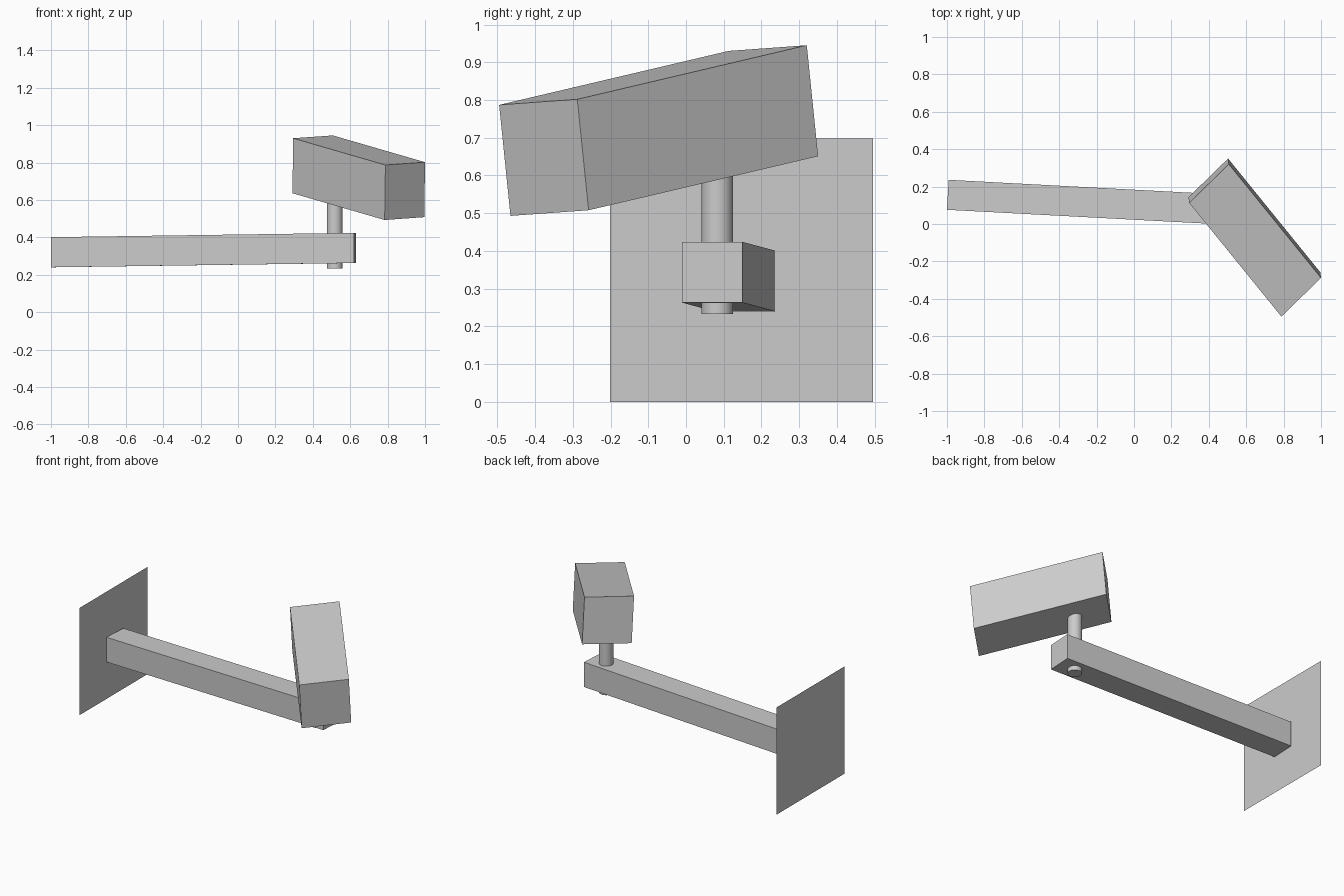
import bpy, math
from mathutils import Matrix, Vector

if "Cube" in bpy.data.objects:
    bpy.data.objects.remove(bpy.data.objects["Cube"])


def slanted_box(name, corner, u, v, w):
    """Box spanned by three edge vectors from one corner."""
    u, v, w = Vector(u), Vector(v), Vector(w)
    bpy.ops.mesh.primitive_cube_add(size=1)
    ob = bpy.context.object
    ob.name = name
    m = Matrix((u, v, w)).transposed().to_4x4()
    m.translation = Vector(corner) + (u + v + w) / 2
    ob.data.transform(m)
    if m.determinant() < 0:
        ob.data.flip_normals()
    return ob


# flat wall plate
bpy.ops.mesh.primitive_plane_add(size=1, location=(-1, 0.147, 0.349),
                                 rotation=(0, math.pi / 2, 0))
plate = bpy.context.object
plate.name = "wall_plate"
plate.scale = (0.698, 0.696, 1)

# square arm, slightly turned and rising from the wall
slanted_box("arm", (-1, 0.076, 0.24),
            (1.621, -0.086, 0.023), (0.009, 0.16, 0), (0, 0, 0.161))

# swivel post through the arm into the camera
z0, z1 = 0.233, 0.66
bpy.ops.mesh.primitive_cylinder_add(vertices=32, radius=0.042, depth=z1 - z0,
                                    location=(0.517, 0.083, (z0 + z1) / 2))
bpy.context.object.name = "swivel_post"
bpy.ops.object.shade_smooth_by_angle(angle=math.radians(40))

# tilted camera housing
slanted_box("camera_housing", (0.788, -0.495, 0.787),
            (0.212, 0.207, 0.015), (-0.493, 0.608, 0.143), (-0.004, 0.03, -0.294))
